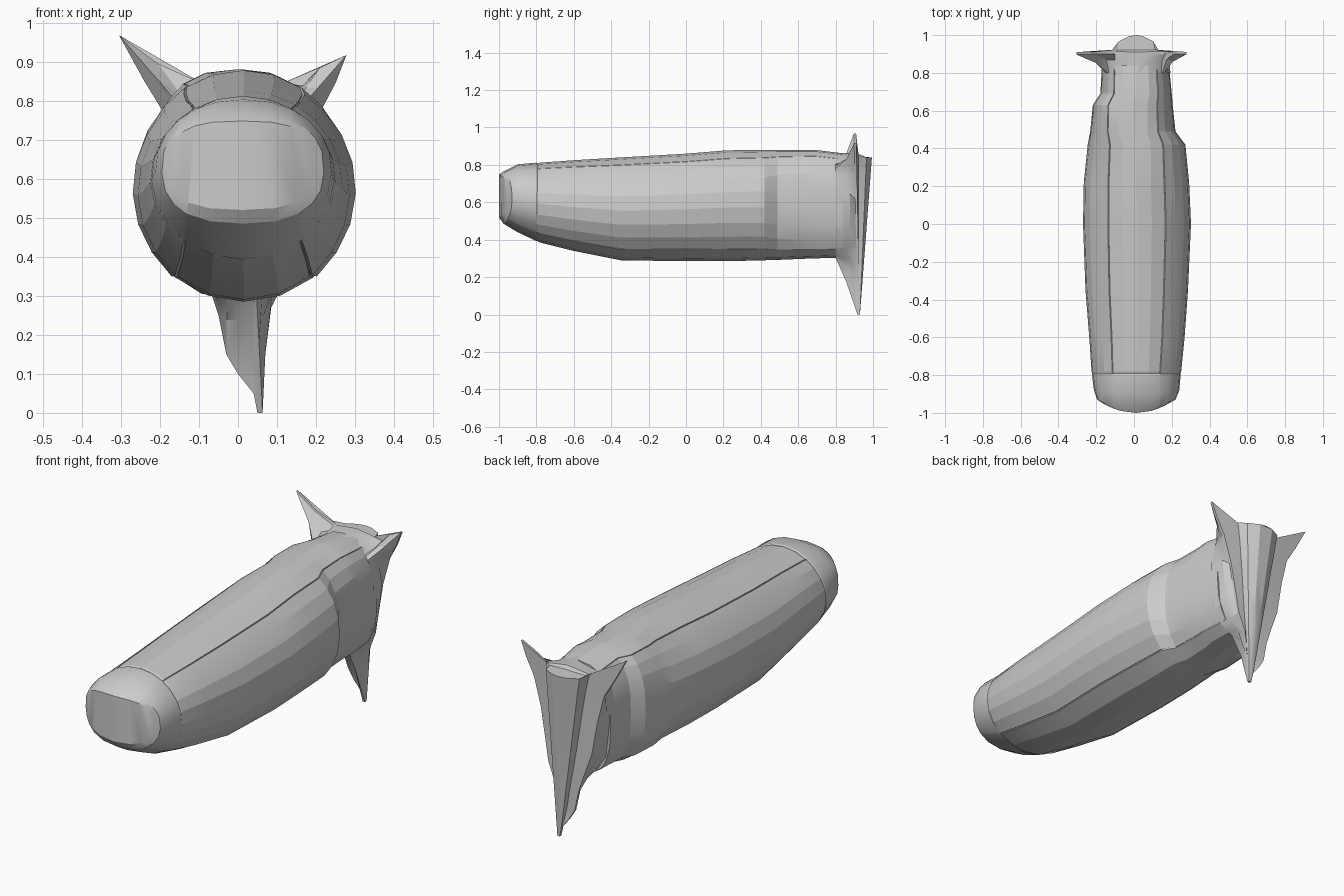
import bpy, bmesh, random
from math import sin, cos, radians, atan2

if "Cube" in bpy.data.objects:
    bpy.data.objects.remove(bpy.data.objects["Cube"])

random.seed(4)


def loft(name, rings, angle, cap_first=None, cap_last=None):
    """Skin closed rings of equal length; a cap is strips joining point i to point (pair - i)."""
    bm = bmesh.new()
    vs = [[bm.verts.new(p) for p in r] for r in rings]
    n = len(vs[0])
    for a, b in zip(vs, vs[1:]):
        for i in range(n):
            j = (i + 1) % n
            bm.faces.new((a[i], a[j], b[j], b[i]))
    for ring, pair in ((vs[0], cap_first), (vs[-1], cap_last)):
        if pair is not None:
            start = -((n - pair) // 2) if pair else 0
            for i in range(start, start + (n // 2)):
                quad = [ring[k % n] for k in (i, i + 1, pair - i - 1, pair - i)]
                quad = list(dict.fromkeys(quad))
                if len(quad) > 2 and not bm.faces.get(quad):
                    bm.faces.new(quad)
    bmesh.ops.remove_doubles(bm, verts=bm.verts, dist=0.0008)
    bmesh.ops.recalc_face_normals(bm, faces=bm.faces)
    me = bpy.data.meshes.new(name)
    bm.to_mesh(me)
    bm.free()
    ob = bpy.data.objects.new(name, me)
    bpy.context.collection.objects.link(ob)
    bpy.context.view_layer.objects.active = ob
    ob.select_set(True)
    bpy.ops.object.shade_smooth_by_angle(angle=radians(angle))
    ob.select_set(False)
    return ob


# Half cross-section: angle from the top and radius factor (panel seams are thin grooves)
HALF = [(0, 1), (16, 1), (31.4, 1), (32, .985), (32.6, 1.005), (46, 1), (61, 1), (76, 1),
        (92, 1), (108, 1), (124, 1), (140, 1.012), (140.7, .985), (141.4, 1), (161, 1), (180, 1)]
PROFILE = HALF + [(360 - a, f) for a, f in HALF[-2:0:-1]]


def power(v, e):
    return (1 if v > 0 else -1) * abs(v) ** e


def section(y, z0, z1, x0, x1, bend=0.0, e=1.0, seams=True):
    cx, cz, rx, rz = (x0 + x1) / 2, (z0 + z1) / 2, (x1 - x0) / 2, (z1 - z0) / 2
    ring = []
    for a, f in PROFILE:
        f = f if seams else 1
        s, c = power(sin(radians(a)), e), power(cos(radians(a)), e)
        ring.append((cx + rx * s * f, y + bend * s * s, cz + rz * c * f))
    return ring


# Main hull: y, bottom, top, left, right, bend, squareness
HULL = [
    (-.80, .395, .805, -.22, .245), (-.78, .385, .812, -.225, .25),
    (-.60, .34, .825, -.237, .268), (-.35, .29, .84, -.257, .286),
    (0, .285, .86, -.27, .302), (.22, .285, .878, -.266, .292),
    (.42, .29, .88, -.245, .272, 0, .96), (.49, .292, .88, -.232, .22, 0, .84),
    (.63, .298, .88, -.218, .205, 0, .78), (.69, .3, .88, -.178, .20, 0, .76),
    (.84, .305, .862, -.17, .185, 0, .76)]
loft("hull", [section(*h) for h in HULL], 13, cap_last=0)

# Blunt nose cap with a front face curved around the vertical axis
NOSE = [
    (-1.0, .52, .748, -.18, .20, .06, .72), (-.975, .485, .765, -.195, .22, .045, .8),
    (-.90, .44, .803, -.212, .24, .02, .93), (-.80, .393, .812, -.222, .247),
    (-.785, .40, .805, -.215, .24)]
loft("nose_cap", [section(*h, seams=False) for h in NOSE], 22, cap_first=15)

# Three-pointed tail outline, clockwise from the top centre (x, z)
STAR = [(.02, .862), (.10, .85), (.165, .838), (.21, .885), (.278, .917), (.25, .845),
        (.205, .76), (.165, .62), (.14, .48), (.12, .36), (.085, .27), (.07, .15),
        (.063, 0), (.05, 0), (.04, .05), (0, .10), (-.03, .15), (-.05, .25),
        (-.08, .34), (-.12, .45), (-.15, .62), (-.185, .76), (-.24, .85),
        (-.305, .968), (-.205, .895), (-.10, .848)]


def tail_rings():
    rings = [[] for _ in range(7)]
    for x, z in STAR:
        a = atan2((x - .01) / .19, (z - .58) / .285)
        bx = .01 + .185 * power(sin(a), .8)
        bz = .583 + .282 * power(cos(a), .8)
        t = .32 + random.uniform(-.12, .12)
        fold_y = .868 + random.uniform(-.015, .012)
        # central ridge: a bulging sheet that leans back towards the top
        zc = min(z, .84)
        u = zc / .84
        c, w = .055 - .045 * u, .008 + .085 * u
        rx = max(c - w, min(c + w, x))
        top_y = .93 + .07 * u
        points = [
            (bx, .80, bz),
            (bx + (x - bx) * t, fold_y, bz + (z - bz) * t),
            (x, .897 + .02 * (1 - z), z),
            (x, .909 + .02 * (1 - z), z),
            (rx + (x - rx) * .15, .922, zc + (z - zc) * .15),
            (rx, top_y - .035 * u * ((rx - c) / w) ** 2, zc),
            (c + (rx - c) * .4, top_y - .006 * u * ((rx - c) / w) ** 2, zc)]
        for ring, p in zip(rings, points):
            ring.append(p)
    return rings


loft("tail_fins", tail_rings(), 25, cap_last=0)
